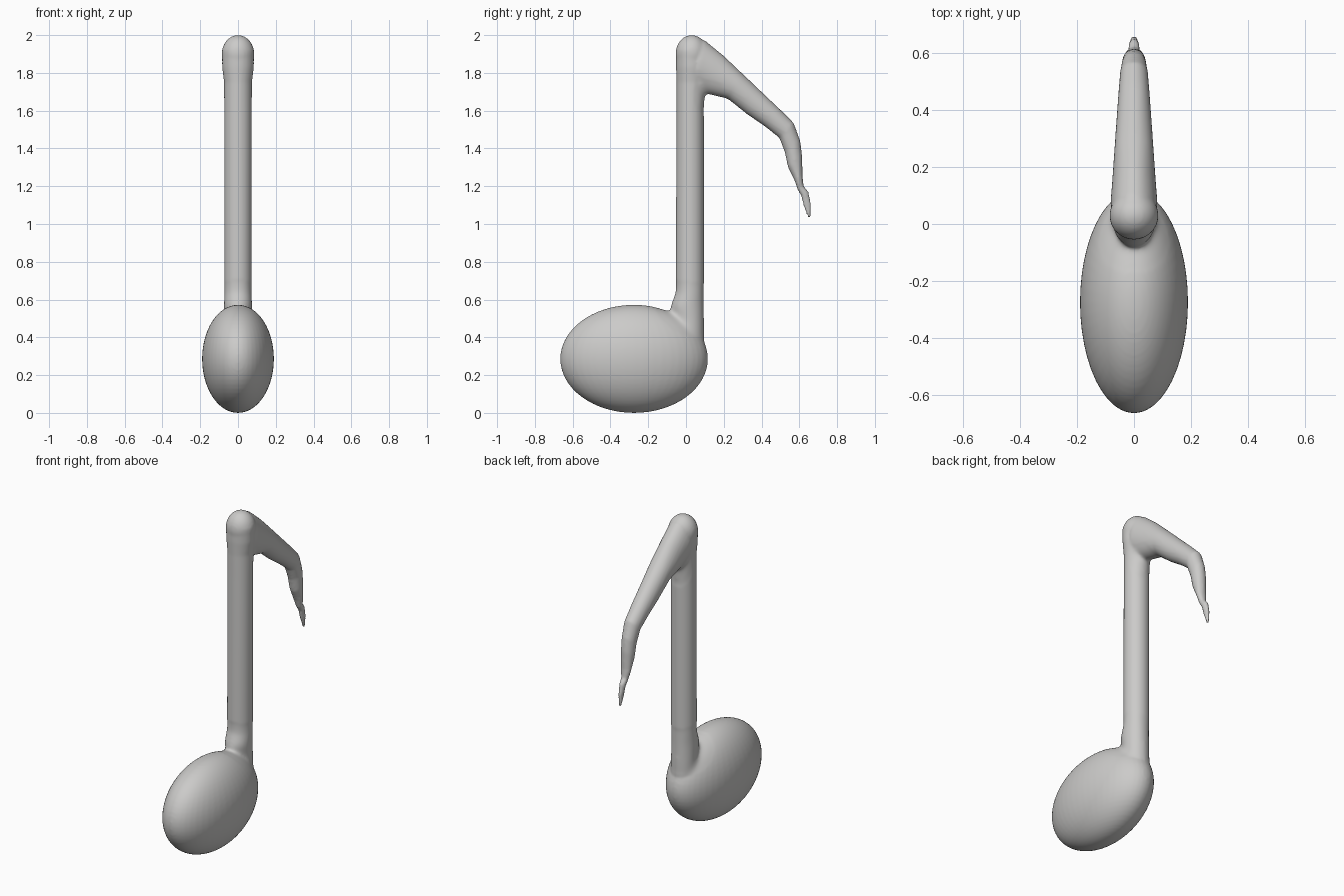
import bpy, bmesh
from math import sin, cos, pi
from mathutils import Vector, Matrix

cube = bpy.data.objects.get("Cube")
if cube:
    bpy.data.objects.remove(cube, do_unlink=True)

grey = bpy.data.materials.new("warm_grey")
grey.use_nodes = True
COLOUR = (0.6, 0.595, 0.585, 1)
grey.diffuse_color = COLOUR
grey.node_tree.nodes["Principled BSDF"].inputs["Base Color"].default_value = COLOUR

bm = bmesh.new()


def ellipsoid(centre, radii):
    m = Matrix.Translation(centre) @ Matrix.Diagonal((*radii, 1))
    bmesh.ops.create_uvsphere(bm, u_segments=48, v_segments=32, radius=1, matrix=m)


def loft(sections, sides=32):
    """Skin elliptical rings, each given as edge point, opposite edge point, half width."""
    rings = []
    for y1, z1, y2, z2, half in sections:
        a, b = Vector((0, y1, z1)), Vector((0, y2, z2))
        mid, arm = (a + b) / 2, (a - b) / 2
        rings.append([bm.verts.new(mid + arm * cos(t) + Vector((half * sin(t), 0, 0)))
                      for t in (2 * pi * i / sides for i in range(sides))])
    for r, s in zip(rings, rings[1:]):
        for i in range(sides):
            j = (i + 1) % sides
            bm.faces.new((r[i], r[j], s[j], s[i]))
    bm.faces.new(rings[0][::-1])
    bm.faces.new(rings[-1])


# Note head and rounded top of the stem
ellipsoid((0, -0.275, 0.286), (0.19, 0.391, 0.286))
ellipsoid((0, 0.03, 1.9), (0.086, 0.085, 0.1))

# Upright stem, flaring slightly into the head and the flag
loft([(0.095, 0.25, -0.05, 0.25, 0.075), (0.097, 0.45, -0.06, 0.5, 0.075),
      (0.095, 0.58, -0.085, 0.56, 0.076), (0.095, 0.64, -0.055, 0.64, 0.073),
      (0.095, 1.6, -0.05, 1.6, 0.073), (0.105, 1.75, -0.05, 1.75, 0.074),
      (0.11, 1.83, -0.053, 1.83, 0.084), (0.105, 1.92, -0.053, 1.92, 0.085)])

# Drooping flag, tapering to a thin bent tip
loft([(0.04, 1.99, -0.02, 1.8, 0.07), (0.1, 1.972, 0.04, 1.72, 0.083),
      (0.2, 1.89, 0.12, 1.685, 0.076), (0.3, 1.795, 0.225, 1.66, 0.069),
      (0.4, 1.7, 0.325, 1.58, 0.062), (0.5, 1.605, 0.42, 1.515, 0.055),
      (0.57, 1.535, 0.495, 1.455, 0.049), (0.605, 1.44, 0.523, 1.38, 0.043),
      (0.615, 1.36, 0.54, 1.3, 0.04), (0.617, 1.25, 0.575, 1.23, 0.032),
      (0.623, 1.2, 0.592, 1.18, 0.021), (0.648, 1.17, 0.61, 1.15, 0.018),
      (0.661, 1.11, 0.622, 1.1, 0.013), (0.66, 1.035, 0.645, 1.035, 0.006)])

bmesh.ops.recalc_face_normals(bm, faces=bm.faces)
mesh = bpy.data.meshes.new("music_note")
bm.to_mesh(mesh)
bm.free()
note = bpy.data.objects.new("music_note", mesh)
bpy.context.collection.objects.link(note)

# Fuse the parts into one skin
fuse = note.modifiers.new("fuse", "REMESH")
fuse.mode = "VOXEL"
fuse.voxel_size = 0.008
skin = bpy.data.meshes.new_from_object(note.evaluated_get(bpy.context.evaluated_depsgraph_get()))
note.modifiers.clear()
note.data = skin

# Soften the whole skin lightly, and the two joints heavily
bm = bmesh.new()
bm.from_mesh(skin)
joints = [(Vector((0, 0, 0.54)), 0.17), (Vector((0, 0.12, 1.68)), 0.11)]
body = [v for v in bm.verts if v.co.z < 1.25 and v.co.y < 0.3 or v.co.z > 1.25]
blend = [v for v in bm.verts if any((v.co - c).length < r for c, r in joints)]
for verts, passes in ((blend, 25), (body, 3)):
    for _ in range(passes):
        bmesh.ops.smooth_vert(bm, verts=verts, factor=0.5,
                              use_axis_x=True, use_axis_y=True, use_axis_z=True)
bm.to_mesh(skin)
bm.free()

skin.materials.clear()
skin.materials.append(grey)
skin.polygons.foreach_set("material_index", [0] * len(skin.polygons))
skin.polygons.foreach_set("use_smooth", [True] * len(skin.polygons))
skin.update()
